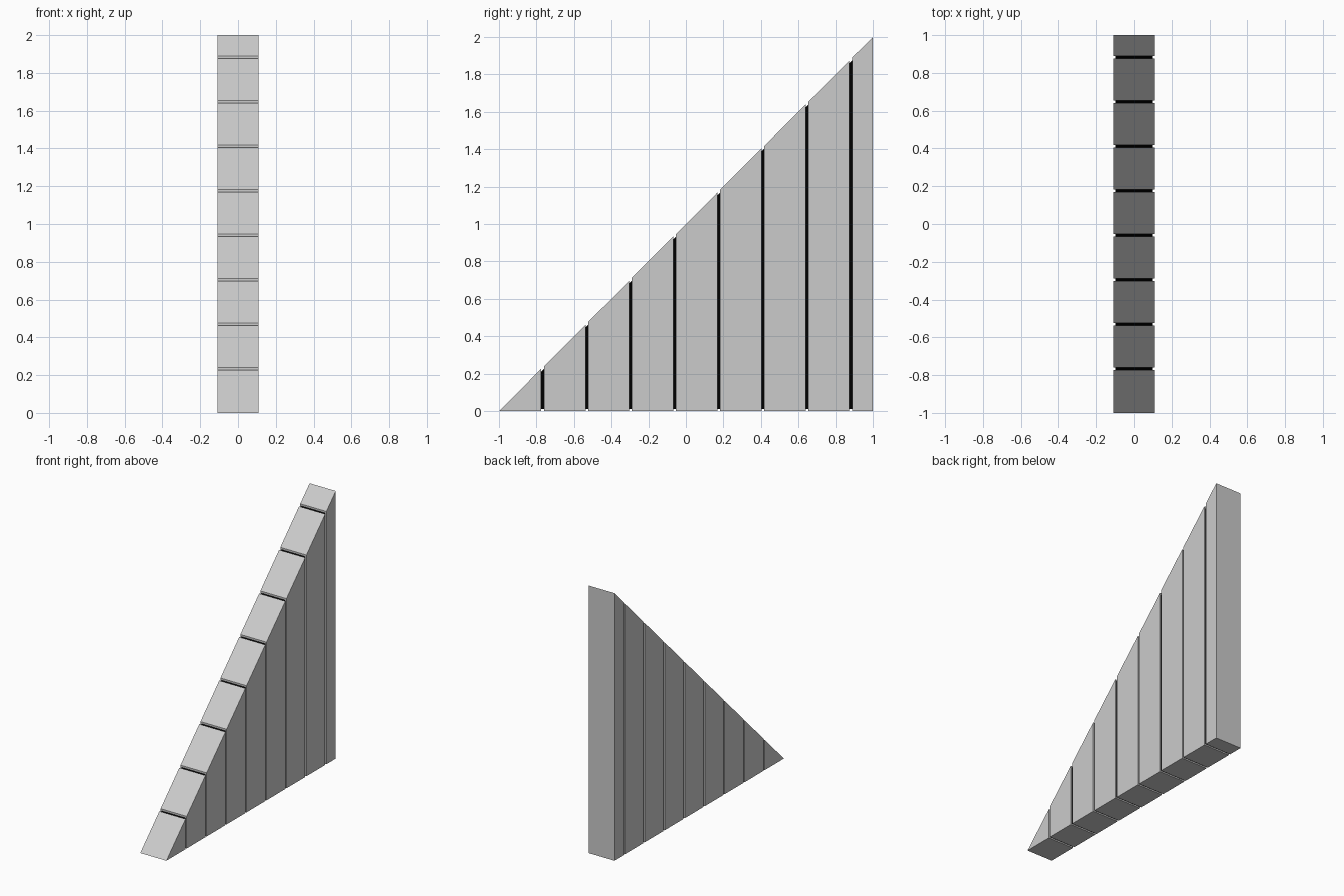
import bpy, bmesh

if "Cube" in bpy.data.objects:
    bpy.data.objects.remove(bpy.data.objects["Cube"])

HALF_W = 0.108     # half thickness of the wedge in x
GAP = 0.014        # width of the slots
FIRST, PITCH, COUNT = -0.767, 0.2356, 8


def prism(name, profile, half_w):
    """Extrude a (y, z) outline along x, centred on x = 0."""
    bm = bmesh.new()
    face = bm.faces.new([bm.verts.new((-half_w, y, z)) for y, z in profile])
    ext = bmesh.ops.extrude_face_region(bm, geom=[face])
    verts = [v for v in ext["geom"] if isinstance(v, bmesh.types.BMVert)]
    bmesh.ops.translate(bm, verts=verts, vec=(2 * half_w, 0, 0))
    bmesh.ops.recalc_face_normals(bm, faces=bm.faces)
    mesh = bpy.data.meshes.new(name)
    bm.to_mesh(mesh)
    bm.free()
    obj = bpy.data.objects.new(name, mesh)
    bpy.context.collection.objects.link(obj)
    return obj


# Upright slabs cut to the 45 degree slope
cuts = [FIRST + i * PITCH for i in range(COUNT)]
starts = [-1.0] + [c + GAP / 2 for c in cuts]
ends = [c - GAP / 2 for c in cuts] + [1.0]
for i, (a, b) in enumerate(zip(starts, ends)):
    outline = [(a, 0), (b, 0), (b, b + 1)]
    if i:
        outline.append((a, a + 1))
    prism(f"slab_{i + 1}", outline, HALF_W)

# Dark core showing in the slots, slightly inset on every side
core = prism("core", [(-0.976, 0.01), (0.99, 0.01), (0.99, 1.976)], HALF_W - 0.01)
dark = bpy.data.materials.new("dark_core")
dark.diffuse_color = (0.0, 0.0, 0.0, 1.0)
dark.use_nodes = True
dark.node_tree.nodes["Principled BSDF"].inputs["Base Color"].default_value = dark.diffuse_color
core.data.materials.append(dark)
